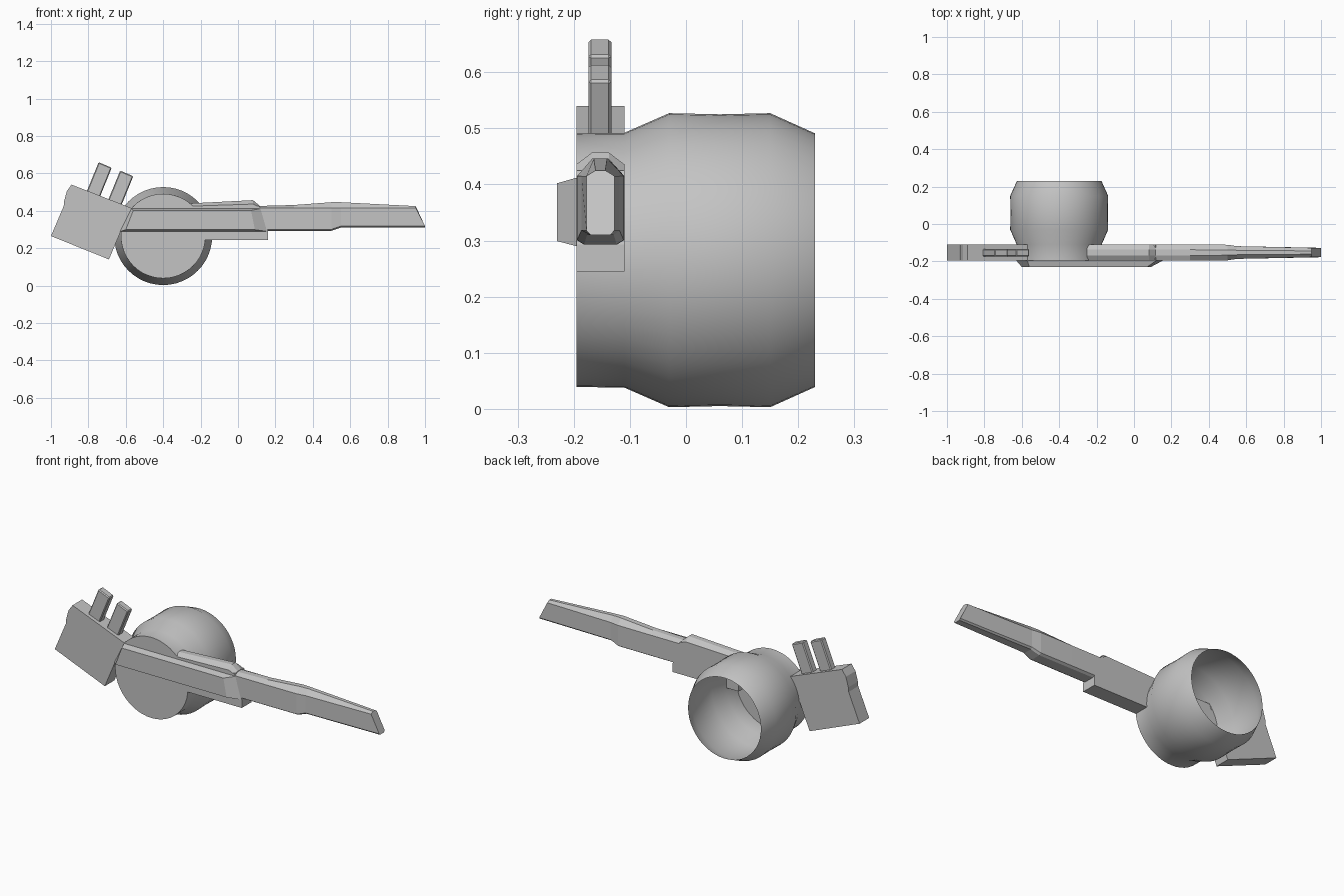
import bpy, math

if "Cube" in bpy.data.objects:
    bpy.data.objects.remove(bpy.data.objects["Cube"])

metal = bpy.data.materials.new("plain grey")
metal.diffuse_color = (0.55, 0.55, 0.55, 1)
metal.use_nodes = True
metal.node_tree.nodes["Principled BSDF"].inputs["Base Color"].default_value = metal.diffuse_color

Y0, Y1 = -0.195, -0.11      # thickness of the flat body
YC = (Y0 + Y1) / 2


def make(name, verts, faces, smooth=False):
    me = bpy.data.meshes.new(name)
    me.from_pydata(verts, [], faces)
    me.update()
    ob = bpy.data.objects.new(name, me)
    bpy.context.collection.objects.link(ob)
    me.materials.append(metal)
    bpy.ops.object.select_all(action='DESELECT')
    ob.select_set(True)
    bpy.context.view_layer.objects.active = ob
    bpy.ops.object.mode_set(mode='EDIT')
    bpy.ops.mesh.select_all(action='SELECT')
    bpy.ops.mesh.normals_make_consistent(inside=False)
    bpy.ops.object.mode_set(mode='OBJECT')
    if smooth:
        bpy.ops.object.shade_smooth_by_angle(angle=math.radians(40))
    return ob


def loft(name, rings, cap_start=True, cap_end=True, smooth=False):
    n = len(rings[0])
    verts = [p for r in rings for p in r]
    faces = [(i * n + j, i * n + (j + 1) % n, (i + 1) * n + (j + 1) % n, (i + 1) * n + j)
             for i in range(len(rings) - 1) for j in range(n)]
    if cap_start:
        faces.append(tuple(range(n))[::-1])
    if cap_end:
        faces.append(tuple(range(len(verts) - n, len(verts))))
    return make(name, verts, faces, smooth)


def plate(name, outline, y0, y1):
    return loft(name, [[(x, y, z) for x, z in outline] for y in (y0, y1)])


def bar(name, stations):
    """Bar with a ridged top: (x bottom, x top, half width, z bottom, z shoulder, z ridge)."""
    rings = []
    for xb, xt, w, zb, zs, zr in stations:
        rings.append([(xb, YC - w * 0.7, zb), (xb, YC + w * 0.7, zb),
                      (xb, YC + w, zb + 0.008), (xt, YC + w, zs),
                      (xt, YC + w * 0.35, zr), (xt, YC - w * 0.35, zr),
                      (xt, YC - w, zs), (xb, YC - w, zb + 0.008)])
    return loft(name, rings)


# hollow drum, closed at the front and open at the back
profile = [(-0.195, 0.226), (-0.11, 0.227), (-0.03, 0.262),
           (0.06, 0.26), (0.15, 0.262), (0.23, 0.226)]
N = 48
loft("drum", [[(-0.4 + r * math.cos(2 * math.pi * k / N), y,
                0.265 + r * math.sin(2 * math.pi * k / N)) for k in range(N)]
              for y, r in profile], cap_end=False, smooth=True)

# thick arm block leaving the drum
plate("arm_block", [(-0.25, 0.245), (0.16, 0.245), (0.16, 0.293), (0.115, 0.425),
                    (-0.25, 0.425)], Y0, Y1)
bar("arm_top", [(-0.25, -0.25, 0.0425, 0.40, 0.425, 0.44),
                (0.08, 0.08, 0.0425, 0.40, 0.436, 0.457),
                (0.115, 0.115, 0.0425, 0.40, 0.42, 0.428)])

# tapering handle
bar("handle", [(0.08, 0.08, 0.0425, 0.293, 0.415, 0.425),
               (0.30, 0.30, 0.0425, 0.293, 0.415, 0.431),
               (0.50, 0.50, 0.0415, 0.293, 0.415, 0.446),
               (0.55, 0.55, 0.034, 0.31, 0.415, 0.446),
               (1.00, 0.95, 0.025, 0.31, 0.415, 0.425)])

# raised front plate with sloping edges, fading into the handle
back = [(-0.63, 0.29), (0.155, 0.29), (0.12, 0.412), (-0.57, 0.412)]
front = [(-0.60, 0.299), (0.09, 0.299), (0.07, 0.402), (-0.56, 0.402)]
loft("front_plate", [[(x, Y1, z) for x, z in back], [(x, Y0, z) for x, z in back],
                     [(x, -0.23, z) for x, z in front]])

# tilted head block
plate("head", [(-1.0, 0.265), (-0.69, 0.14), (-0.625, 0.295), (-0.57, 0.415),
               (-0.89, 0.54), (-0.915, 0.505), (-0.93, 0.45), (-0.932, 0.425)], Y0, Y1)

# two prongs standing on the head
for i, (x, z) in enumerate([(-0.81, 0.50), (-0.695, 0.455)]):
    ob = plate("prong_%d" % (i + 1), [(x - 0.01, z - 0.024), (x + 0.06, z - 0.054),
               (x + 0.135, z + 0.13), (x + 0.065, z + 0.16)], -0.174, -0.133)
    m = ob.modifiers.new("bevel", 'BEVEL')
    m.width = 0.005
    m.segments = 1
